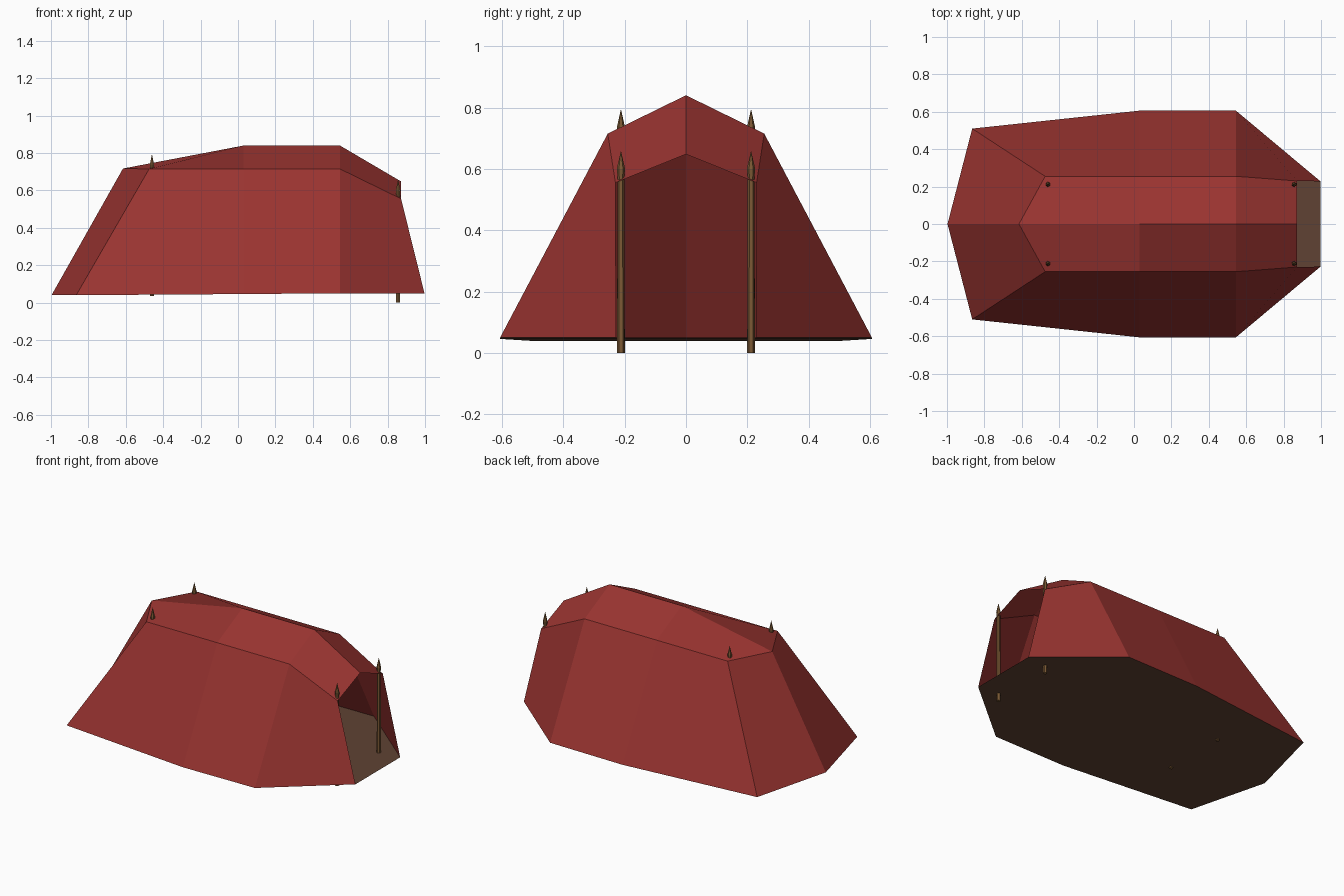
import bpy
import bmesh
from math import pi, cos, sin

if "Cube" in bpy.data.objects:
    bpy.data.objects.remove(bpy.data.objects["Cube"])


def material(name, rgb):
    m = bpy.data.materials.new(name)
    m.diffuse_color = (*rgb, 1)
    m.use_nodes = True
    m.node_tree.nodes["Principled BSDF"].inputs["Base Color"].default_value = m.diffuse_color
    return m


def mesh_object(name, bm, mat):
    me = bpy.data.meshes.new(name)
    bm.to_mesh(me)
    bm.free()
    me.materials.append(mat)
    ob = bpy.data.objects.new(name, me)
    bpy.context.collection.objects.link(ob)
    return ob


red = material("red_canvas", (0.32, 0.034, 0.03))
brown = material("groundsheet_brown", (0.115, 0.055, 0.033))
wood = material("pole_wood", (0.2, 0.1, 0.035))

# Cross-sections from back to front: (hem, eave, ridge) on the +y half
sections = [
    ((-0.865, 0.51, 0.04), (-0.475, 0.255, 0.715), (-0.615, 0, 0.717)),
    ((0.03, 0.606, 0.046), (0.03, 0.255, 0.715), (0.03, 0, 0.84)),
    ((0.545, 0.606, 0.05), (0.545, 0.255, 0.715), (0.545, 0, 0.84)),
    ((0.997, 0.228, 0.05), (0.872, 0.23, 0.555), (0.872, 0, 0.648)),
]
tail = (-0.997, 0, 0.04)

# Canvas: loft half the sections, close the back, leave the front open, mirror
bm = bmesh.new()
rows = [[bm.verts.new(p) for p in s] for s in sections]
back = bm.verts.new(tail)
for a, b in zip(rows, rows[1:]):
    for i in range(2):
        bm.faces.new((a[i], a[i + 1], b[i + 1], b[i]))
bm.faces.new((back, rows[0][2], rows[0][1], rows[0][0]))
canvas = mesh_object("tent_canvas", bm, red)
mod = canvas.modifiers.new("mirror", 'MIRROR')
mod.use_axis = (False, True, False)

# Groundsheet: strips across the hem
bm = bmesh.new()
hem = [(bm.verts.new(h), bm.verts.new((h[0], -h[1], h[2]))) for h, _, _ in sections]
bm.faces.new((bm.verts.new(tail), hem[0][1], hem[0][0]))
for (l0, r0), (l1, r1) in zip(hem, hem[1:]):
    bm.faces.new((l0, r0, r1, l1))
mesh_object("groundsheet", bm, brown)


# Poles: hexagonal, slightly tapered, with a sharpened point
def pole(name, x, y, z0, z1):
    bm = bmesh.new()
    rings = []
    for r, z in ((0.0125, z0), (0.011, z1 - 0.085), (0.0135, z1 - 0.06)):
        rings.append([bm.verts.new((x + r * cos(pi / 2 + k * pi / 3),
                                    y + r * sin(pi / 2 + k * pi / 3), z)) for k in range(6)])
    tip = bm.verts.new((x, y, z1))
    bm.faces.new(rings[0][::-1])
    for k in range(6):
        n = (k + 1) % 6
        for a, b in zip(rings, rings[1:]):
            bm.faces.new((a[k], a[n], b[n], b[k]))
        bm.faces.new((rings[-1][k], rings[-1][n], tip))
    mesh_object(name, bm, wood)


for side, s in (("left", -1), ("right", 1)):
    pole("front_pole_" + side, 0.856, s * 0.212, 0.0, 0.66)
    pole("back_pole_" + side, -0.46, s * 0.212, 0.035, 0.795)
